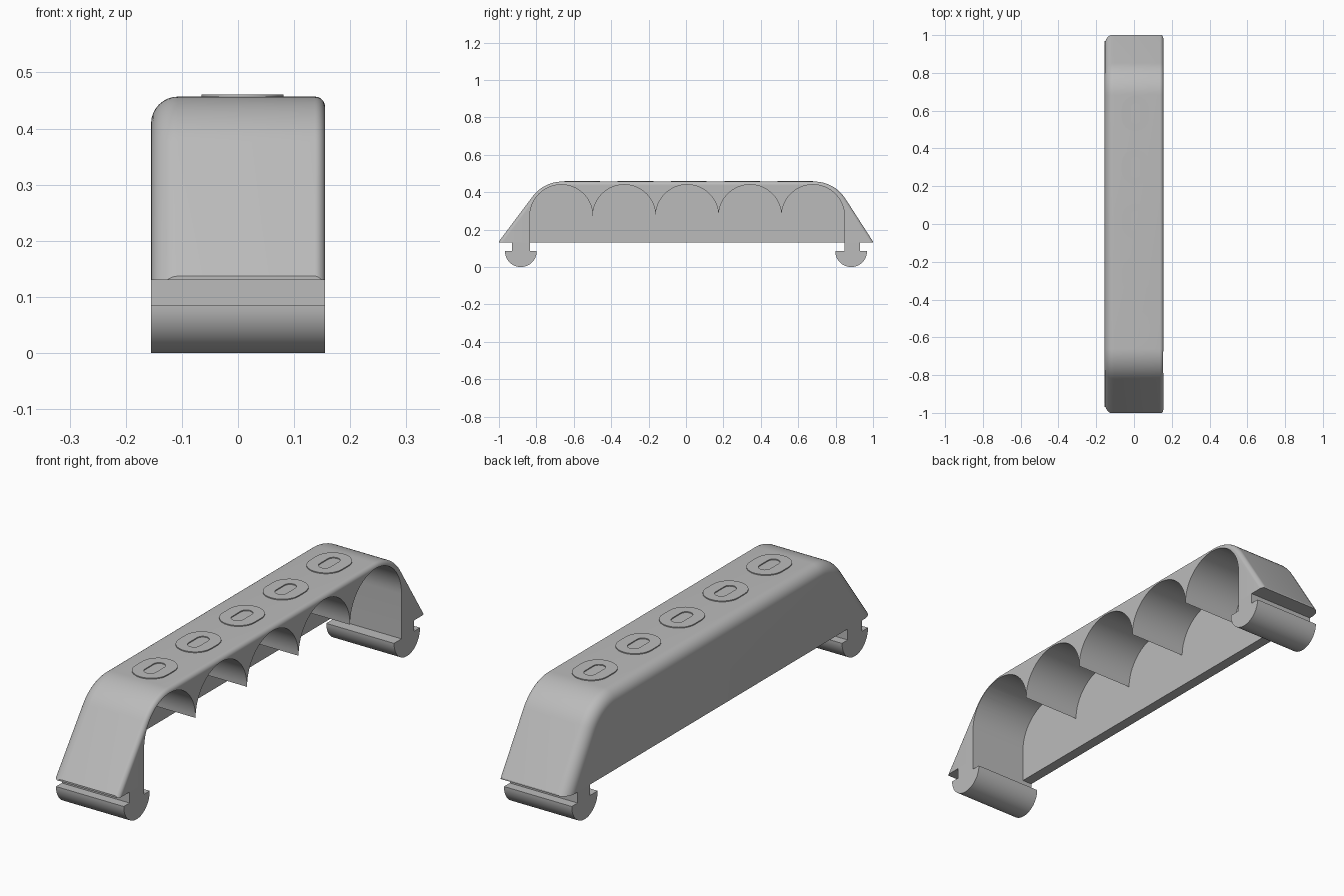
import bpy, bmesh, math
from math import sin, cos, pi, radians

cube = bpy.data.objects.get("Cube")
if cube:
    bpy.data.objects.remove(cube, do_unlink=True)

grey = bpy.data.materials.new("plain_grey")
grey.use_nodes = True
grey.diffuse_color = (0.5, 0.5, 0.5, 1)
grey.node_tree.nodes["Principled BSDF"].inputs["Base Color"].default_value = (0.5, 0.5, 0.5, 1)

HALF = 0.155          # half width in x
BASE = 0.13           # underside of the grip


def loft(name, rings, closed=False):
    """Skin equal-length rings of points; cap the ends, or join last to first."""
    bm = bmesh.new()
    loops = [[bm.verts.new(p) for p in ring] for ring in rings]
    n = len(loops[0])
    pairs = list(zip(loops, loops[1:]))
    if closed:
        pairs.append((loops[-1], loops[0]))
    else:
        bm.faces.new(loops[0])
        bm.faces.new(loops[-1])
    for a, b in pairs:
        for i in range(n):
            j = (i + 1) % n
            bm.faces.new((a[i], a[j], b[j], b[i]))
    bmesh.ops.recalc_face_normals(bm, faces=bm.faces)
    mesh = bpy.data.meshes.new(name)
    bm.to_mesh(mesh)
    bm.free()
    mesh.materials.append(grey)
    ob = bpy.data.objects.new(name, mesh)
    bpy.context.collection.objects.link(ob)
    return ob


def extrude_x(name, profile, x0, x1):
    return loft(name, [[(x, y, z) for y, z in profile] for x in (x0, x1)])


def select(ob):
    bpy.ops.object.select_all(action='DESELECT')
    ob.select_set(True)
    bpy.context.view_layer.objects.active = ob


def smooth(ob):
    select(ob)
    bpy.ops.object.shade_smooth_by_angle(angle=radians(30))


def boolean(ob, cutter, operation):
    cutter.hide_render = True
    mod = ob.modifiers.new("cut", 'BOOLEAN')
    mod.operation, mod.solver, mod.object = operation, 'EXACT', cutter
    select(ob)
    bpy.ops.object.modifier_apply(modifier=mod.name)
    bpy.data.objects.remove(cutter, do_unlink=True)


def outline(x, inset):
    """Side outline of the grip, shrunk by inset: two shoulders and sloping ends."""
    pts = []
    r, steps, leg = 0.2 - inset, 14, 0.42
    for side, yc, slope in ((-1, -0.66, 36.9), (1, 0.684, 32.8)):
        t = radians(slope)
        arc = []
        for k in range(steps + 1):
            a = t + (pi / 2 - t) * k / steps
            arc.append((x, yc + side * r * cos(a), 0.257 + r * sin(a)))
        _, y, z = arc[0]
        arc.insert(0, (x, y + side * leg * sin(t), z - leg * cos(t)))
        pts += arc if side < 0 else arc[::-1]
    return pts


# Grip body: wide rounding on the closed side, narrow on the open side
sections = []
for side, r in ((-1, 0.048), (1, 0.018)):
    part = []
    for k in range(9):
        a = pi / 2 * k / 8
        part.append(outline(side * (HALF - r + r * cos(a)), r - r * sin(a)))
    sections += part if side < 0 else part[::-1]
body = loft("grip_body", sections)
trim = extrude_x("trim_box", [(-1, BASE), (1, BASE), (1, 1), (-1, 1)], -0.5, 0.5)
boolean(body, trim, 'INTERSECT')

# Finger hollow: five arches, open to one side and below
Y0, Y1 = -0.835, 0.847
r = (Y1 - Y0) / 10
arches = [(Y0, -0.1)]
for i in range(5):
    for k in range(33):
        if i and not k:
            continue
        a = pi - pi * k / 32
        arches.append((Y0 + r * (2 * i + 1) + r * cos(a), 0.272 + r * sin(a)))
arches.append((Y1, -0.1))
boolean(body, extrude_x("finger_hollow", arches, -0.11, 0.4), 'DIFFERENCE')
smooth(body)

# Round-bottomed clips under both ends
for name, side, inner in (("front_clip", -1, -Y0), ("back_clip", 1, Y1)):
    profile = [(side * 0.93, BASE), (side * 0.93, 0.085)]
    for k in range(33):
        a = pi * k / 32
        profile.append((side * (0.883 + 0.085 * cos(a)), 0.085 - 0.085 * sin(a)))
    profile += [(side * inner, 0.085), (side * inner, BASE)]
    smooth(extrude_x(name, profile, -HALF, HALF))


def oval(cy, radius, straight, z):
    pts = []
    for base, dy in ((0, straight), (pi, -straight)):
        for k in range(17):
            a = base + pi * k / 16
            pts.append((0.008 + radius * cos(a), cy + dy + radius * sin(a), z))
    return pts


# Low raised oval rings along the top
for i in range(5):
    cy = -0.555 + 0.285 * i
    low, high = 0.453, 0.461
    ring = loft("top_ring_%d" % (i + 1),
                [oval(cy, 0.073, 0.022, low), oval(cy, 0.073, 0.022, high),
                 oval(cy, 0.025, 0.028, high), oval(cy, 0.025, 0.028, low)], closed=True)
    smooth(ring)
